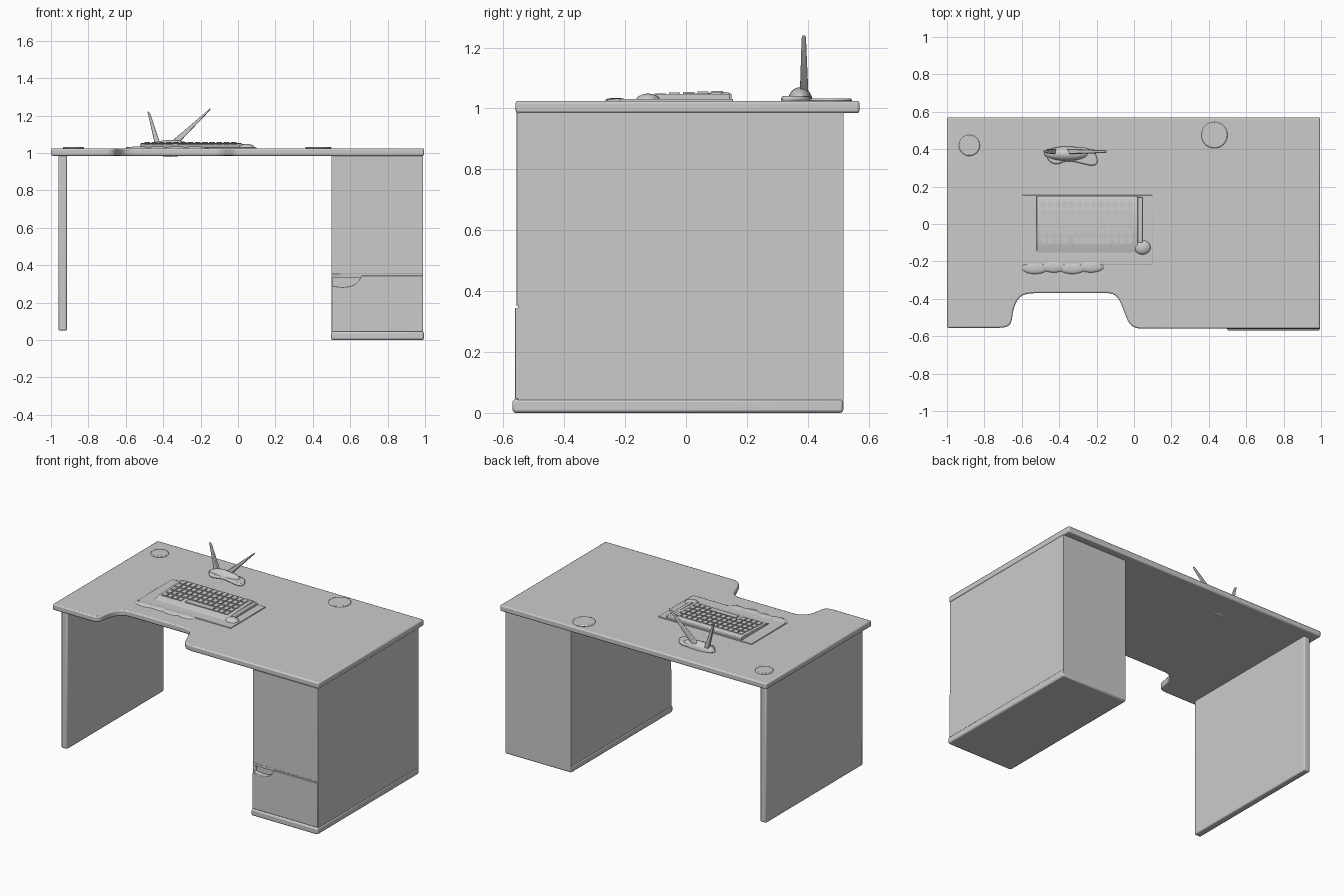
import bpy, bmesh, math
from mathutils import Vector

cube = bpy.data.objects.get("Cube")
if cube:
    bpy.data.objects.remove(cube, do_unlink=True)

GREY = (0.6, 0.6, 0.6, 1)
mat = bpy.data.materials.new("plain grey")
mat.use_nodes = True
mat.diffuse_color = GREY
mat.node_tree.nodes["Principled BSDF"].inputs["Base Color"].default_value = GREY


def add_object(name, bm, bevel=0.0, segments=2):
    """Turn a bmesh into a named, smooth-by-angle object."""
    bmesh.ops.recalc_face_normals(bm, faces=bm.faces)
    mesh = bpy.data.meshes.new(name)
    bm.to_mesh(mesh)
    bm.free()
    mesh.materials.append(mat)
    obj = bpy.data.objects.new(name, mesh)
    bpy.context.collection.objects.link(obj)
    bpy.ops.object.select_all(action='DESELECT')
    obj.select_set(True)
    bpy.context.view_layer.objects.active = obj
    bpy.ops.object.shade_smooth_by_angle(angle=math.radians(35))
    if bevel:
        mod = obj.modifiers.new("soft edges", 'BEVEL')
        mod.width, mod.segments = bevel, segments
        mod.limit_method, mod.angle_limit = 'ANGLE', math.radians(40)
    return obj


def prism(name, points, axis, low, high, bevel=0.0):
    """Extrude a flat outline along the x, y or z axis."""
    bm = bmesh.new()
    k = "xyz".index(axis)

    def place(p, depth):
        c = list(p)
        c.insert(k, depth)
        return bm.verts.new(c)

    face = bm.faces.new([place(p, low) for p in points])
    push = Vector((0, 0, 0))
    push[k] = high - low
    out = bmesh.ops.extrude_face_region(bm, geom=[face])
    bmesh.ops.translate(bm, vec=push,
                        verts=[v for v in out["geom"] if isinstance(v, bmesh.types.BMVert)])
    if face.is_valid is False or len(bm.faces) < len(points) + 2:
        bm.faces.ensure_lookup_table()
    return add_object(name, bm, bevel)


def box(name, x, y, z, bevel=0.0):
    outline = [(x[0], y[0]), (x[1], y[0]), (x[1], y[1]), (x[0], y[1])]
    return prism(name, outline, 'z', z[0], z[1], bevel)


def bezier(a, b, c, d, steps=12):
    a, b, c, d = map(Vector, (a, b, c, d))
    ts = [i / steps for i in range(steps + 1)]
    return [tuple(a * (1-t)**3 + b * 3*t*(1-t)**2 + c * 3*t*t*(1-t) + d * t**3) for t in ts]


def dome(name, centre, size, rings=10):
    """Squashed sphere resting on the desk."""
    bm = bmesh.new()
    bmesh.ops.create_uvsphere(bm, u_segments=24, v_segments=rings, radius=1)
    for v in bm.verts:
        v.co = Vector(c + s * q for c, s, q in zip(centre, size, v.co))
    return add_object(name, bm)


TOP = 1.025

# Desktop with the curved seat cut-out
outline = [(-1, 0.57), (-1, -0.555)]
outline += bezier((-0.72, -0.555), (-0.63, -0.555), (-0.665, -0.50), (-0.635, -0.43), 10)
outline += bezier((-0.635, -0.43), (-0.615, -0.385), (-0.59, -0.37), (-0.53, -0.37), 8)[1:]
outline += bezier((-0.14, -0.37), (-0.09, -0.37), (-0.075, -0.41), (-0.06, -0.45), 8)
outline += bezier((-0.06, -0.45), (-0.03, -0.52), (-0.03, -0.56), (0.05, -0.56), 10)[1:]
outline += [(0.995, -0.56), (0.995, 0.57)]
prism("desktop", outline, 'z', 0.985, TOP, 0.008)

# Side panel
box("side_panel", (-0.96, -0.915), (-0.52, 0.515), (0.05, 0.99), 0.008)

# Drawer pedestal with a plinth
pedestal = box("drawer_pedestal", (0.5, 0.99), (-0.552, 0.517), (0.02, 0.99))
box("pedestal_plinth", (0.497, 0.994), (-0.57, 0.517), (0, 0.045), 0.01)
box("upper_drawer_front", (0.5, 0.99), (-0.557, -0.545), (0.353, 0.985), 0.002)

# Lower drawer front with the hand pull scooped from its corner
pull = [(0.505, 0.335)] + bezier((0.505, 0.29), (0.56, 0.28), (0.63, 0.275), (0.655, 0.335), 10)
lower = [(0.5, 0.045), (0.99, 0.045), (0.99, 0.345), (0.66, 0.345)] + pull[:0:-1] + [(0.5, 0.29)]
prism("lower_drawer_front", lower, 'y', -0.561, -0.545, 0.003)
cutter = prism("pull_cutter", pull, 'y', -0.6, -0.525)
cutter.hide_render = True
cutter.hide_viewport = True
cut = pedestal.modifiers.new("hand pull", 'BOOLEAN')
cut.operation, cut.object, cut.solver = 'DIFFERENCE', cutter, 'EXACT'

# Cable covers
for name, x, y, r in (("left_cable_cover", 0.43, 0.475, 0.07),
                      ("right_cable_cover", -0.88, 0.42, 0.056)):
    ring = [(x + r * math.cos(i * math.tau / 40), y + r * math.sin(i * math.tau / 40))
            for i in range(40)]
    prism(name, ring, 'z', TOP - 0.005, TOP + 0.008, 0.006)

# Desk mat and wrist rest
box("desk_mat", (-0.6, 0.1), (-0.22, 0.155), (TOP - 0.004, TOP + 0.006), 0.003)
for i in range(4):
    dome(f"wrist_rest_{i + 1}", (-0.53 + i * 0.1, -0.235 + 0.008 * (i % 2), TOP),
         (0.07, 0.032, 0.01), 8)

# Keyboard: wedge body, keys and the strip at its end
body = [(-0.17, TOP), (0.15, TOP), (0.15, 1.048), (0.135, 1.054), (-0.11, 1.044)]
prism("keyboard_body", body, 'x', -0.52, 0.02, 0.003)
bm = bmesh.new()
for row in range(5):
    for col in range(13):
        if row == 0 and 3 < col < 9:
            continue
        y = -0.085 + row * 0.047
        made = bmesh.ops.create_cube(bm, size=1)["verts"]
        for v in made:
            v.co = Vector((-0.485 + col * 0.0385 + v.co.x * 0.031, y + v.co.y * 0.037,
                           1.047 + row * 0.0019 + v.co.z * 0.006))
made = bmesh.ops.create_cube(bm, size=1)["verts"]
for v in made:
    v.co = Vector((-0.235 + v.co.x * 0.18, -0.085 + v.co.y * 0.037, 1.047 + v.co.z * 0.006))
add_object("keyboard_keys", bm)
box("keyboard_end_strip", (0.02, 0.045), (-0.1, 0.145), (TOP, 1.048), 0.004)

# Mouse
dome("mouse", (0.045, -0.125, TOP), (0.045, 0.04, 0.024))

# Wireless box with two blade antennas
foot = bezier((-0.47, 0.40), (-0.48, 0.34), (-0.43, 0.30), (-0.38, 0.33), 8)
foot += bezier((-0.36, 0.335), (-0.30, 0.34), (-0.22, 0.29), (-0.195, 0.325), 8)
foot += bezier((-0.195, 0.345), (-0.21, 0.40), (-0.25, 0.41), (-0.30, 0.41), 8)
prism("wireless_box_foot", foot, 'z', TOP - 0.004, TOP + 0.016, 0.008)
dome("wireless_box_body", (-0.36, 0.375, TOP), (0.12, 0.04, 0.045))
blades = (("right_antenna", (-0.485, 1.225), (-0.47, 1.213), (-0.415, 1.05), (-0.445, 1.05)),
          ("left_antenna", (-0.145, 1.242), (-0.15, 1.228), (-0.325, 1.045), (-0.37, 1.05)))
for name, *shape in blades:
    blade = prism(name, shape, 'y', 0.374, 0.402, 0.004)
    for v in blade.data.vertices:  # thin towards the tip
        if v.co.z > 1.1:
            v.co.y = 0.387 + (v.co.y - 0.388) * 0.5
